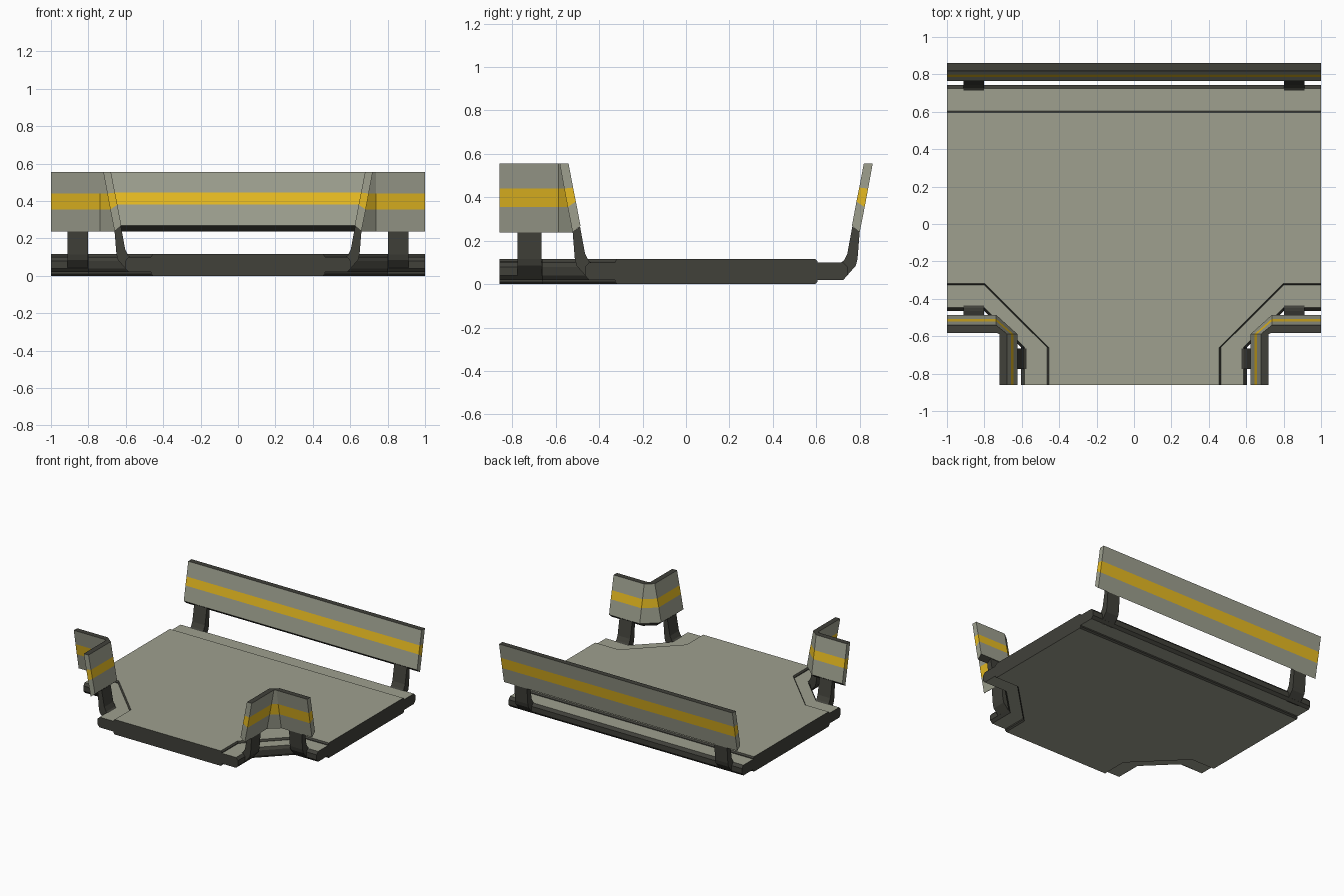
import bpy, bmesh

if "Cube" in bpy.data.objects:
    bpy.data.objects.remove(bpy.data.objects["Cube"])

def material(name, rgb):
    m = bpy.data.materials.new(name)
    m.diffuse_color = (*rgb, 1)
    m.use_nodes = True
    m.node_tree.nodes["Principled BSDF"].inputs["Base Color"].default_value = m.diffuse_color
    return m

MATS = [material("dark_frame", (0.052, 0.052, 0.042)),
        material("grey_panel", (0.342, 0.352, 0.275)),
        material("yellow_stripe", (0.80, 0.50, 0.016))]
DARK, GREY, YELLOW = 0, 1, 2

def finish(name, bm):
    bmesh.ops.recalc_face_normals(bm, faces=bm.faces)
    me = bpy.data.meshes.new(name)
    bm.to_mesh(me)
    bm.free()
    for m in MATS:
        me.materials.append(m)
    ob = bpy.data.objects.new(name, me)
    bpy.context.collection.objects.link(ob)

# Edge lines of the T junction; p is the distance outward from the centre.
def back_line(a, b):
    return lambda p: [(a, p), (b, p)]

def front_line(s, a, b, shift=0.278):
    return lambda p: [(s * a, shift - p), (s * b, shift - p)]

def side_line(s, a, b):
    return lambda p: [(s * (p - 0.14), a), (s * (p - 0.14), b)]

def corner_line(s, bx, by):
    return lambda p: front_line(s, 1, bx)(p) + side_line(s, by, -0.86)(p)

def sweep(name, profile, side_mats, line, caps=None):
    """Sweep a closed (p, z) profile along a line; caps = [(indices, material)]."""
    bm = bmesh.new()
    rows = [[bm.verts.new((x, y, z)) for x, y in line(p)] for p, z in profile]
    n = len(rows)
    for i in range(n):
        a, b = rows[i], rows[(i + 1) % n]
        for j in range(len(a) - 1):
            bm.faces.new((a[j], a[j + 1], b[j + 1], b[j])).material_index = side_mats[i]
    for idx, mat in caps or [(range(n), DARK)]:
        for end in (0, -1):
            bm.faces.new([rows[i][end] for i in idx]).material_index = mat
    finish(name, bm)

# Floor slab with small chamfers; grey top and underside, dark rim
def outline(p):
    left = corner_line(-1, 0.8, -0.66)(p)
    right = corner_line(1, 0.8, -0.66)(p)
    return back_line(1, -1)(p) + left + right[::-1]

bm = bmesh.new()
rings = [[bm.verts.new((x, y, z)) for x, y in outline(p)]
         for p, z in ((0.595, 0), (0.605, 0.01), (0.605, 0.105), (0.595, 0.116))]
for lo, hi in zip(rings, rings[1:]):
    for i in range(len(lo)):
        k = (i + 1) % len(lo)
        bm.faces.new((lo[i], lo[k], hi[k], hi[i]))
bm.faces.new(rings[0][::-1]).material_index = GREY
bm.faces.new(rings[-1]).material_index = GREY
finish("floor_slab", bm)

# Cross-sections
BORDER = [(0.60, 0.02), (0.60, 0.10), (0.725, 0.10), (0.743, 0.08), (0.743, 0.04), (0.725, 0.02)]
BORDER_MATS = [DARK, GREY, DARK, DARK, DARK, GREY]
PANEL = [(0.764, 0.268), (0.785, 0.38), (0.798, 0.445), (0.819, 0.555),
         (0.86, 0.555), (0.839, 0.44), (0.823, 0.355), (0.80, 0.238)]
PANEL_MATS = [GREY, YELLOW, GREY, DARK, GREY, YELLOW, GREY, DARK]
PANEL_CAPS = [((0, 1, 6, 7), GREY), ((1, 2, 5, 6), YELLOW), ((2, 3, 4, 5), GREY)]
POST = [(0.715, 0.02), (0.715, 0.10), (0.727, 0.108), (0.743, 0.14), (0.766, 0.265),
        (0.80, 0.24), (0.79, 0.115), (0.782, 0.085), (0.725, 0.02)]

# Border ledges and guard panels: back, then both front corners
lines = {"back": (back_line(-1, 1), back_line(-1, 1))}
for s, side in ((-1, "left"), (1, "right")):
    lines["front_" + side] = (corner_line(s, 0.8, -0.66), corner_line(s, 0.737, -0.588))
for where, (ledge, guard) in lines.items():
    sweep(where + "_floor_border", BORDER, BORDER_MATS, ledge)
    sweep(where + "_guard_panel", PANEL, PANEL_MATS, guard, PANEL_CAPS)

# Curved posts carrying the panels
for s, side in ((-1, "left"), (1, "right")):
    for where, line in (("back", back_line(s * 0.803, s * 0.912)),
                        ("front", front_line(s, 0.803, 0.912)),
                        ("inner", side_line(s, -0.665, -0.775))):
        sweep(f"{where}_{side}_post", POST, [DARK] * len(POST), line)
